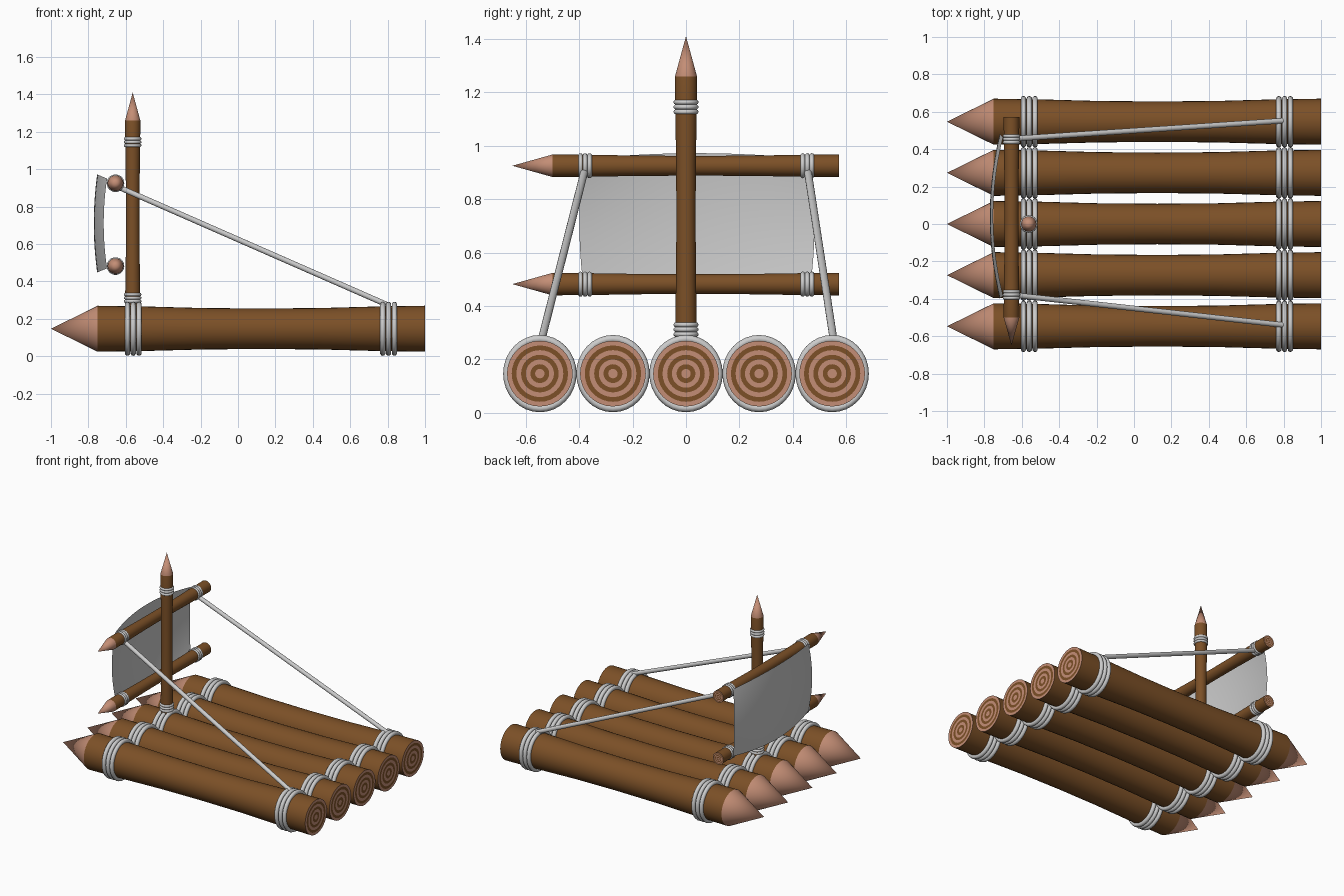
import bpy, bmesh, math
from mathutils import Vector

if "Cube" in bpy.data.objects:
    bpy.data.objects.remove(bpy.data.objects["Cube"])


def material(name, color):
    m = bpy.data.materials.new(name)
    m.diffuse_color = (*color, 1)
    m.use_nodes = True
    m.node_tree.nodes["Principled BSDF"].inputs["Base Color"].default_value = m.diffuse_color
    return m


BARK = material("bark", (0.20, 0.08, 0.02))
CUT = material("cut_wood", (0.55, 0.27, 0.18))


def finish(name, bm, mats=(), angle=20):
    bmesh.ops.recalc_face_normals(bm, faces=bm.faces)
    me = bpy.data.meshes.new(name)
    bm.to_mesh(me)
    bm.free()
    ob = bpy.data.objects.new(name, me)
    bpy.context.collection.objects.link(ob)
    for m in mats:
        me.materials.append(m)
    bpy.ops.object.select_all(action='DESELECT')
    ob.select_set(True)
    bpy.context.view_layer.objects.active = ob
    bpy.ops.object.shade_smooth_by_angle(angle=math.radians(angle))
    return ob


def basis(axis):
    q = Vector(axis).to_track_quat('Z', 'Y')
    return q @ Vector((1, 0, 0)), q @ Vector((0, 1, 0)), Vector(axis).normalized()


# Sharpened log: pointed tip, waisted bark and a ringed sawn end
def log(name, tip, end, tip_len, r, n=32):
    tip, end = Vector(tip), Vector(end)
    u, v, w = basis(end - tip)
    length = (end - tip).length
    body = length - tip_len
    waist = [(0, 1), (.14, .97), (.32, .90), (.5, .88), (.68, .90), (.86, .97), (1, 1)]
    rows = [(tip_len + t * body, r * k) for t, k in waist]
    rows += [(length, r * k / 7) for k in range(6, 0, -1)]
    bm = bmesh.new()

    def ring(d, rad):
        return [bm.verts.new(tip + w * d + rad * (math.cos(a) * u + math.sin(a) * v))
                for a in (2 * math.pi * i / n for i in range(n))]

    rings = [ring(d, rad) for d, rad in rows]
    point = bm.verts.new(tip)
    for i in range(n):
        bm.faces.new((point, rings[0][i], rings[0][(i + 1) % n])).material_index = 1
    for k in range(len(rings) - 1):
        a, b = rings[k], rings[k + 1]
        for i in range(n):
            j = (i + 1) % n
            f = bm.faces.new((a[i], a[j], b[j], b[i]))
            f.material_index = (k - 5) % 2 if k >= 6 else 0
    bm.faces.new(rings[-1]).material_index = 1
    return finish(name, bm, (BARK, CUT))


# Rope lashing: three loops side by side
def lashing(name, center, axis, ru, rv, minor, gap, n=32, m=10):
    c = Vector(center)
    w = Vector(axis)
    u = Vector((0, 1, 0)) if w.y == 0 else Vector((1, 0, 0))
    v = w.cross(u)
    bm = bmesh.new()
    for k in (-1, 0, 1):
        g = []
        for i in range(n):
            a = 2 * math.pi * i / n
            row = []
            for j in range(m):
                b = 2 * math.pi * j / m
                o = minor * math.cos(b)
                row.append(bm.verts.new(c + w * (k * gap + minor * math.sin(b))
                           + u * (ru + o) * math.cos(a) + v * (rv + o) * math.sin(a)))
            g.append(row)
        for i in range(n):
            for j in range(m):
                i2, j2 = (i + 1) % n, (j + 1) % m
                bm.faces.new((g[i][j], g[i2][j], g[i2][j2], g[i][j2]))
    return finish(name, bm, angle=60)


def rope(name, a, b, r, n=16):
    a, b = Vector(a), Vector(b)
    bm = bmesh.new()
    bmesh.ops.create_cone(bm, cap_ends=True, segments=n, radius1=r, radius2=r,
                          depth=(b - a).length)
    ob = finish(name, bm, angle=40)
    ob.location = (a + b) / 2
    ob.rotation_mode = 'QUATERNION'
    ob.rotation_quaternion = (b - a).to_track_quat('Z', 'Y')
    return ob


# Deck logs with bow and stern lashings
ZC = 0.147
for i in range(-2, 3):
    y = i * 0.2735
    log(f"deck_log_{i + 3}", (-1, y, ZC), (1, y, ZC), 0.25, 0.123)
    for place, x in (("bow", -0.56), ("stern", 0.805)):
        lashing(f"{place}_lashing_{i + 3}", (x, y, ZC), (1, 0, 0),
                0.123, 0.130, 0.0145, 0.031)

# Mast
MX = -0.563
log("mast", (MX, 0, 1.41), (MX, 0, 0.21), 0.15, 0.041)
for place, z in (("foot", 0.312), ("top", 1.145)):
    lashing(f"mast_{place}_lashing", (MX, 0, z), (0, 0, 1), 0.038, 0.038, 0.009, 0.018)

# Yards carrying the sail
YX = -0.655
for place, z in (("upper", 0.925), ("lower", 0.482)):
    log(f"{place}_yard", (YX, -0.65, z), (YX, 0.572, z), 0.15, 0.042)
    for side, y in (("right", -0.378), ("left", 0.454)):
        lashing(f"{place}_yard_{side}_lashing", (YX, y, z), (0, 1, 0),
                0.038, 0.038, 0.009, 0.017)

# Billowing sail
bm = bmesh.new()
N = 20
grid = []
for i in range(N + 1):
    s = 2 * i / N - 1
    row = []
    for j in range(N + 1):
        t = 2 * j / N - 1
        bs, bt = 1 - s * s, 1 - t * t
        row.append(bm.verts.new((-0.70 - 0.053 * bs - 0.018 * bt,
                                 0.041 + s * (0.424 + 0.016 * bt),
                                 0.71 + t * (0.24 + 0.022 * bs))))
    grid.append(row)
for i in range(N):
    for j in range(N):
        bm.faces.new((grid[i][j], grid[i + 1][j], grid[i + 1][j + 1], grid[i][j + 1]))
finish("sail", bm, angle=60)

# Stays from the upper yard to the stern
rope("right_stay", (-0.64, -0.380, 0.905), (0.795, -0.540, 0.276), 0.0145)
rope("left_stay", (-0.64, 0.456, 0.905), (0.795, 0.552, 0.276), 0.0145)
